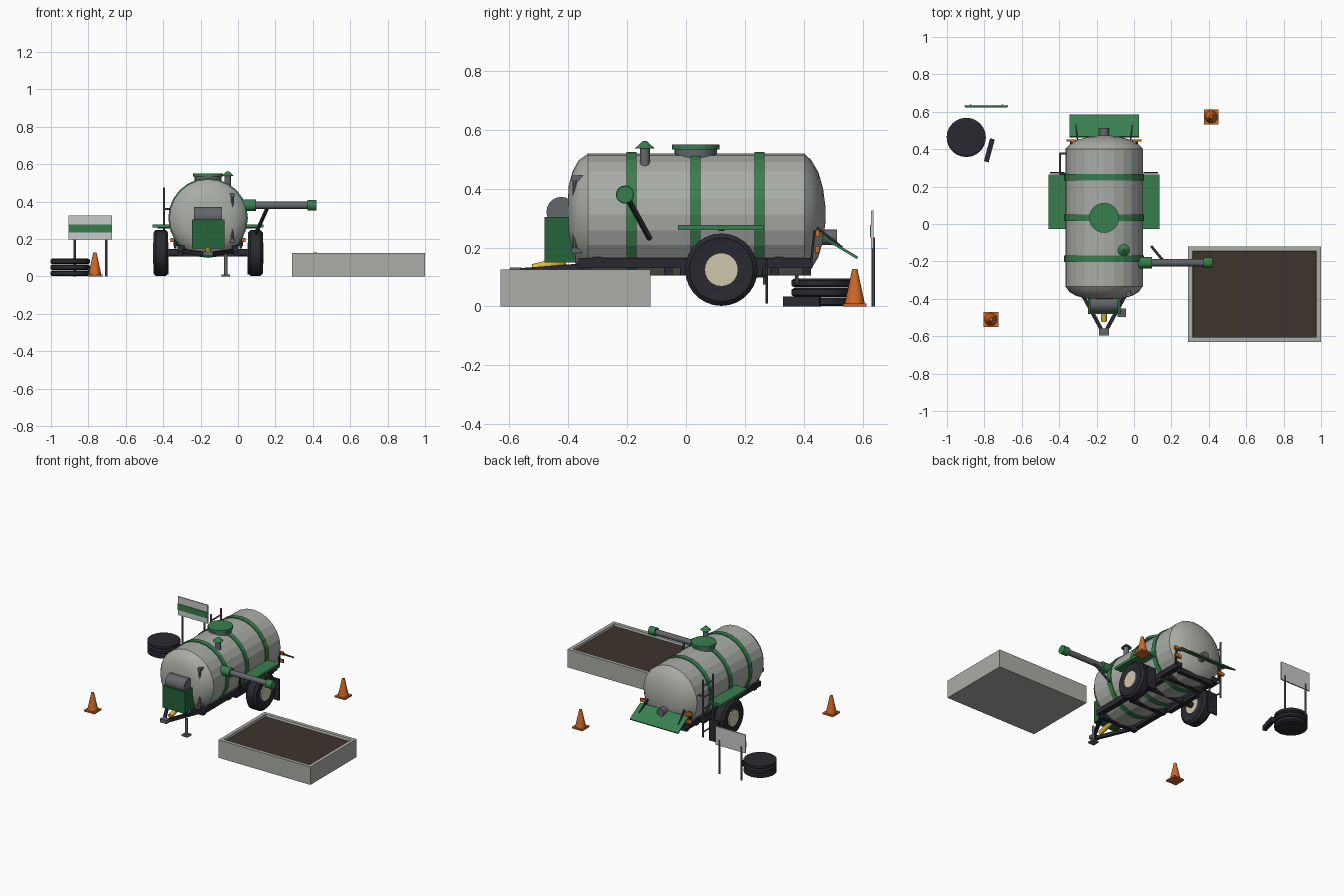
import bpy, bmesh, math
from mathutils import Vector, Matrix

if "Cube" in bpy.data.objects:
    bpy.data.objects.remove(bpy.data.objects["Cube"])

CX, CZ, R = -0.16, 0.312, 0.207      # tank axis and radius


def material(name, *rgb):
    m = bpy.data.materials.new(name)
    m.diffuse_color = (*rgb, 1)
    m.use_nodes = True
    m.node_tree.nodes["Principled BSDF"].inputs["Base Color"].default_value = m.diffuse_color
    return m


GREY = material("pale grey", 0.40, 0.42, 0.385)
GREEN = material("green", 0.04, 0.21, 0.075)
DKGREEN = material("dark green", 0.018, 0.125, 0.042)
BLACK = material("black rubber", 0.022, 0.022, 0.030)
BROWN = material("slurry brown", 0.048, 0.034, 0.026)
STEEL = material("steel", 0.125, 0.135, 0.145)
YELLOW = material("yellow", 0.75, 0.50, 0.03)
ORANGE = material("orange", 0.62, 0.14, 0.02)
CREAM = material("cream", 0.62, 0.57, 0.42)
WHITE = material("sign white", 0.58, 0.60, 0.59)


def finish(name, bm, *mats, smooth=None):
    bmesh.ops.recalc_face_normals(bm, faces=bm.faces)
    me = bpy.data.meshes.new(name)
    bm.to_mesh(me)
    bm.free()
    ob = bpy.data.objects.new(name, me)
    bpy.context.collection.objects.link(ob)
    for m in mats:
        me.materials.append(m)
    if smooth:
        bpy.ops.object.select_all(action='DESELECT')
        ob.select_set(True)
        bpy.context.view_layer.objects.active = ob
        bpy.ops.object.shade_smooth_by_angle(angle=math.radians(smooth))
    return ob


def box(name, lo, hi, mat):
    lo, hi = Vector(lo), Vector(hi)
    bm = bmesh.new()
    bmesh.ops.create_cube(bm, size=1, matrix=Matrix.Translation((lo + hi) / 2) @ Matrix.Diagonal((*(hi - lo), 1)))
    return finish(name, bm, mat)


def span(p, q):
    """Matrix at the middle of p-q with local z along it, and its length."""
    p, q = Vector(p), Vector(q)
    d = q - p
    return Matrix.Translation((p + q) / 2) @ d.to_track_quat('Z', 'Y').to_matrix().to_4x4(), d.length


def rod(name, p, q, r, mat, r2=None, seg=16):
    m, length = span(p, q)
    bm = bmesh.new()
    bmesh.ops.create_cone(bm, cap_ends=True, segments=seg, radius1=r,
                          radius2=r if r2 is None else r2, depth=length, matrix=m)
    return finish(name, bm, mat, smooth=30)


def beam(name, p, q, w, h, mat):
    m, length = span(p, q)
    bm = bmesh.new()
    bmesh.ops.create_cube(bm, size=1, matrix=m @ Matrix.Diagonal((w, h, length, 1)))
    return finish(name, bm, mat)


def lathe(name, profile, centre, axis, mat, seg=24, smooth=None):
    """Turn (radius, position) points around the x, y or z axis."""
    bm = bmesh.new()
    turn = Vector(axis).to_track_quat('Z', 'Y').to_matrix()
    rings = []
    for r, h in profile:
        rings.append([bm.verts.new(Vector(centre) + turn @ Vector((r * math.cos(a), r * math.sin(a), h)))
                      for a in (2 * math.pi * i / seg for i in range(seg))])
    for a, b in zip(rings, rings[1:]):
        for i in range(seg):
            bm.faces.new((a[i], a[(i + 1) % seg], b[(i + 1) % seg], b[i]))
    bm.faces.new(rings[0])
    bm.faces.new(rings[-1])
    return finish(name, bm, mat, smooth=smooth)


# Tank: flat staves along the body, smooth domed ends
tank = lathe("tank", [(0.03, -0.402), (0.10, -0.398), (0.15, -0.384), (0.185, -0.364), (R, -0.333), (R, 0.402),
                      (0.185, 0.425), (0.145, 0.449), (0.09, 0.465), (0.03, 0.473)], (CX, 0, CZ), (0, 1, 0), GREY)
for f in tank.data.polygons:
    f.use_smooth = abs(f.normal.y) > 0.1
for i, y in enumerate((-0.185, 0.033, 0.25)):
    lathe(f"tank_band_{i}", [(R - .004, -.017), (R + .006, -.017), (R + .006, .017), (R - .004, .017)],
          (CX, y, CZ), (0, 1, 0), GREEN)

# Top hatch and vent
rod("hatch_neck", (CX, 0.033, 0.49), (CX, 0.033, 0.533), 0.072, STEEL, seg=24)
rod("hatch_lid", (CX, 0.033, 0.533), (CX, 0.033, 0.55), 0.08, GREEN, seg=24)
rod("vent_pipe", (-0.055, -0.14, 0.46), (-0.055, -0.14, 0.538), 0.017, STEEL)
rod("vent_cap", (-0.055, -0.14, 0.537), (-0.055, -0.14, 0.562), 0.033, GREEN, r2=0.006)

# Side filling arm
ARM = (-0.207, 0.38)
rod("arm_joint", (0.02, *ARM), (0.095, *ARM), 0.031, GREEN)
rod("arm_pipe", (0.09, *ARM), (0.38, *ARM), 0.019, STEEL)
rod("arm_mouth", (0.372, *ARM), (0.42, *ARM), 0.029, GREEN)
beam("arm_strut", (0.155, -0.195, 0.362), (0.095, -0.122, 0.228), 0.014, 0.014, BLACK)

# Chassis, axle and drawbar
rod("axle", (CX - 0.26, 0.12, 0.125), (CX + 0.26, 0.12, 0.125), 0.02, BLACK)
for i, y in enumerate((-0.34, -0.06, 0.30, 0.41)):
    box(f"cross_member_{i}", (CX - .14, y - .015, .105), (CX + .14, y + .015, .135), BLACK)
for s, side in ((-1, "left"), (1, "right")):
    x = CX + s * 0.145
    box(f"rail_{side}", (x - .018, -.365, .13), (x + .018, .43, .165), BLACK)
    box(f"axle_mount_{side}", (x - .016, -.02, .105), (x + .016, .26, .132), BLACK)
    for y in (-0.3, 0.315):
        box(f"saddle_{side}", (x - .016, y - .015, .13), (x + .016, y + .015, .168), BLACK)
    beam(f"drawbar_{side}", (CX + s * .13, -.35, .135), (CX + s * .008, -.575, .118), .02, .022, BLACK)

    # Wheel with cream hub, fender and mudflap
    wx = CX + s * 0.253
    lathe(f"tyre_{side}", [(.06, -.034), (.108, -.04), (.123, -.026), (.123, .026), (.108, .04), (.06, .034)],
          (wx, .12, .125), (1, 0, 0), BLACK, seg=28, smooth=30)
    rod(f"hub_{side}", (wx - .042, .12, .125), (wx + .042, .12, .125), .057, CREAM, seg=24)
    fx = CX + s * 0.25
    box(f"fender_{side}", (fx - .046, -.027, .26), (fx + .046, .265, .277), GREEN)
    box(f"mudflap_{side}", (fx - .038, .27, .01), (fx + .038, .279, .16), BLACK)
    beam(f"fender_bracket_{side}", (CX + s * .19, .12, .262), (CX + s * .27, .12, .262), .02, .012, BLACK)

    # Rear lamps and spreader braces
    lx = CX + s * 0.175
    for z in (0.195, 0.248):
        box(f"lamp_{side}", (lx - .025, .44, z - .011), (lx + .025, .453, z + .011), ORANGE)
    beam(f"lamp_bracket_{side}", (lx, .425, .15), (lx, .437, .26), .012, .008, BLACK)
    beam(f"spreader_brace_{side}", (CX + s * .14, .44, .27), (CX + s * .152, .53, .20), .008, .008, BLACK)
box("hitch", (CX - .026, -.597, .108), (CX + .026, -.558, .132), STEEL)
rod("drive_shaft", (CX, -.52, .128), (CX, -.41, .155), .016, YELLOW)

# Pump housing on the nose
box("pump_box", (CX - .087, -.48, .15), (CX + .087, -.375, .303), DKGREEN)
rod("pump_drum", (CX - .074, -.424, .322), (CX + .074, -.424, .322), .05, STEEL, seg=20)

# Parking jack and level gauge
rod("jack_leg", (-.065, -.475, .01), (-.065, -.475, .12), .009, STEEL)
box("jack_foot", (-.088, -.498, 0), (-.042, -.452, .01), STEEL)
rod("gauge_tube", (-.03, -.378, .18), (-.03, -.378, .44), .008, STEEL, seg=10)
for z in (0.19, 0.435):
    box("gauge_clamp", (-.042, -.388, z - .009), (-.018, -.345, z + .009), STEEL)

# Rear outlet and spreader plate
rod("outlet", (CX, .455, .235), (CX, .512, .235), .027, STEEL)
beam("spreader_plate", (CX, .465, .235), (CX, .582, .165), .372, .009, GREEN)

# Side ladder
for y in (0.268, 0.376):
    rod("ladder_rail", (-.395, y, .075), (-.395, y, .475), .006, STEEL, seg=8)
for i in range(5):
    z = 0.11 + i * 0.08
    rod("ladder_rung", (-.395, .268, z), (-.395, .376, z), .005, STEEL, seg=8)
for y in (0.268, 0.376):
    rod("ladder_bracket", (-.395, y, .36), (-.34, y, .36), .005, STEEL, seg=8)

# Slurry pit: concrete block with a sunken brown surface
bm = bmesh.new()
bmesh.ops.create_cube(bm, size=1, matrix=Matrix.Translation((.645, -.375, .0625)) @ Matrix.Diagonal((.71, .51, .125, 1)))
bm.normal_update()
top = max(bm.faces, key=lambda f: f.calc_center_median().z)
bmesh.ops.inset_region(bm, faces=[top], thickness=.034)
bmesh.ops.inset_region(bm, faces=[top], thickness=.005, depth=-.015)
top.material_index = 1
finish("slurry_pit", bm, GREY, BROWN)

# Traffic cones
for x, y in ((-.765, -.51), (.413, .573)):
    box("cone_base", (x - .04, y - .04, 0), (x + .04, y + .04, .01), ORANGE)
    rod("cone_body", (x, y, .01), (x, y, .127), .034, ORANGE, r2=.009)

# Stacked tyres and a loose plank
for i in range(3):
    z = 0.016 + i * 0.032
    lathe(f"stacked_tyre_{i}", [(.095, -.015), (.105, -.009), (.105, .009), (.095, .015)],
          (-.897, .463, z), (0, 0, 1), BLACK, smooth=30)
beam("plank", (-.79, .333, .017), (-.757, .455, .017), .026, .034, BLACK)

# Notice board with a green stripe on its front
box("sign_board", (-.905, .628, .197), (-.675, .637, .325), WHITE)
box("sign_stripe", (-.904, .624, .234), (-.676, .6285, .276), GREEN)
for x in (-.873, -.704):
    rod("sign_post", (x, .635, 0), (x, .635, .235), .006, STEEL, seg=8)
